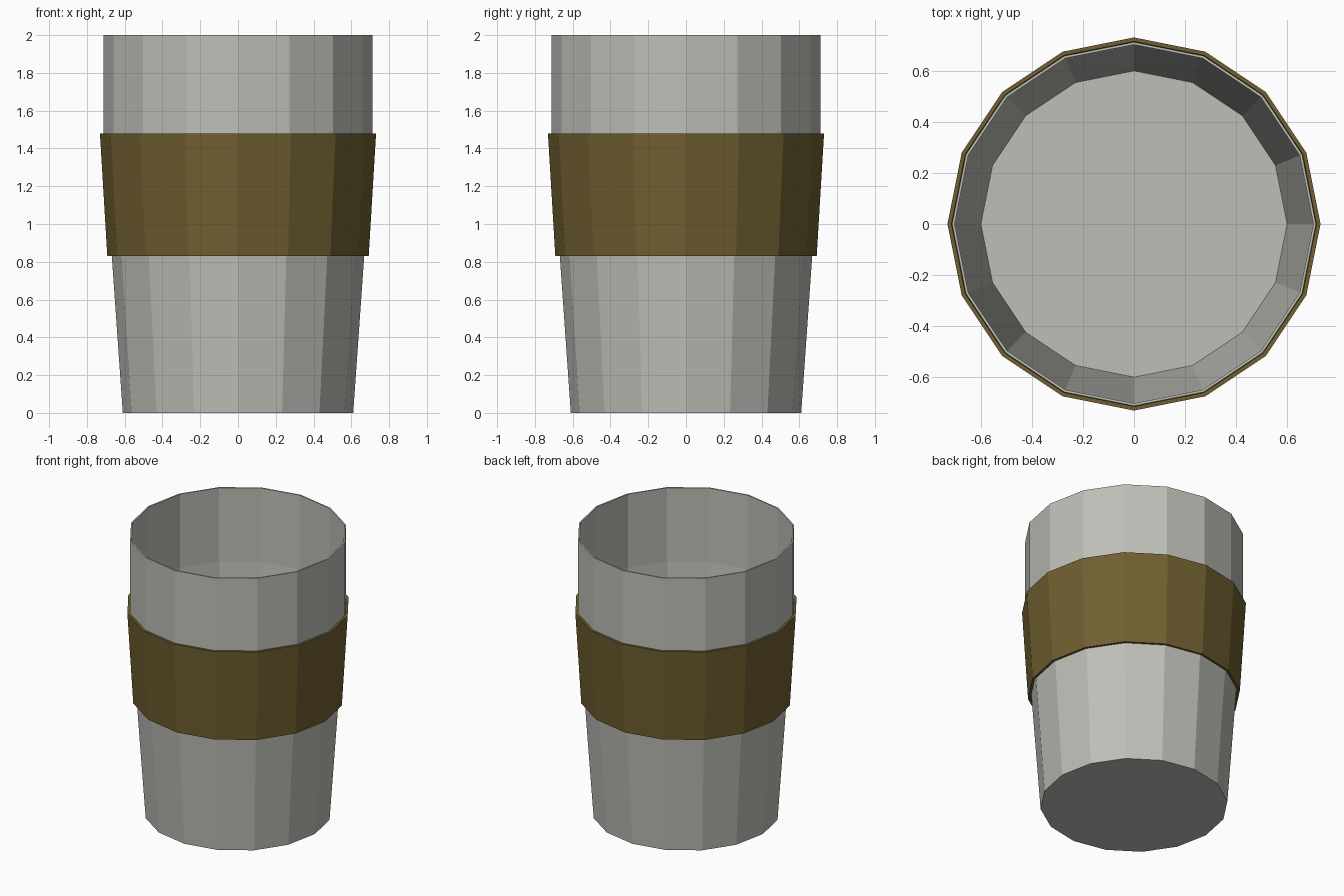
import bpy, math

if "Cube" in bpy.data.objects:
    bpy.data.objects.remove(bpy.data.objects["Cube"])

SIDES = 16

def material(name, rgb):
    m = bpy.data.materials.new(name)
    m.diffuse_color = (*rgb, 1.0)
    m.use_nodes = True
    m.node_tree.nodes["Principled BSDF"].inputs["Base Color"].default_value = m.diffuse_color
    return m

def lathe(name, profile, mat, closed=False):
    """Revolve an (r, z) profile; closed profiles form a ring, open ones get capped ends."""
    n = len(profile)
    verts = [(r * math.cos(2 * math.pi * k / SIDES), r * math.sin(2 * math.pi * k / SIDES), z)
             for r, z in profile for k in range(SIDES)]
    faces = []
    for i in range(n if closed else n - 1):
        a, b = i * SIDES, ((i + 1) % n) * SIDES
        for k in range(SIDES):
            j = (k + 1) % SIDES
            faces.append((a + k, a + j, b + j, b + k))
    if not closed:
        faces.append(tuple(reversed(range(SIDES))))
        faces.append(tuple((n - 1) * SIDES + k for k in range(SIDES)))
    mesh = bpy.data.meshes.new(name)
    mesh.from_pydata(verts, [], faces)
    mesh.materials.append(mat)
    ob = bpy.data.objects.new(name, mesh)
    bpy.context.collection.objects.link(ob)
    return ob

grey = material("light grey", (0.52, 0.52, 0.48))
brown = material("olive brown", (0.16, 0.115, 0.03))

# Hollow cup: tapered body, straight upper wall, thin rim, inner floor
lathe("cup", [(0.61, 0), (0.713, 1.47), (0.713, 2.0),
              (0.703, 2.0), (0.703, 1.47), (0.60, 0.01)], grey)

# Tapered sleeve around the cup
lathe("sleeve", [(0.692, 0.83), (0.731, 1.48), (0.715, 1.48), (0.676, 0.83)], brown, closed=True)
